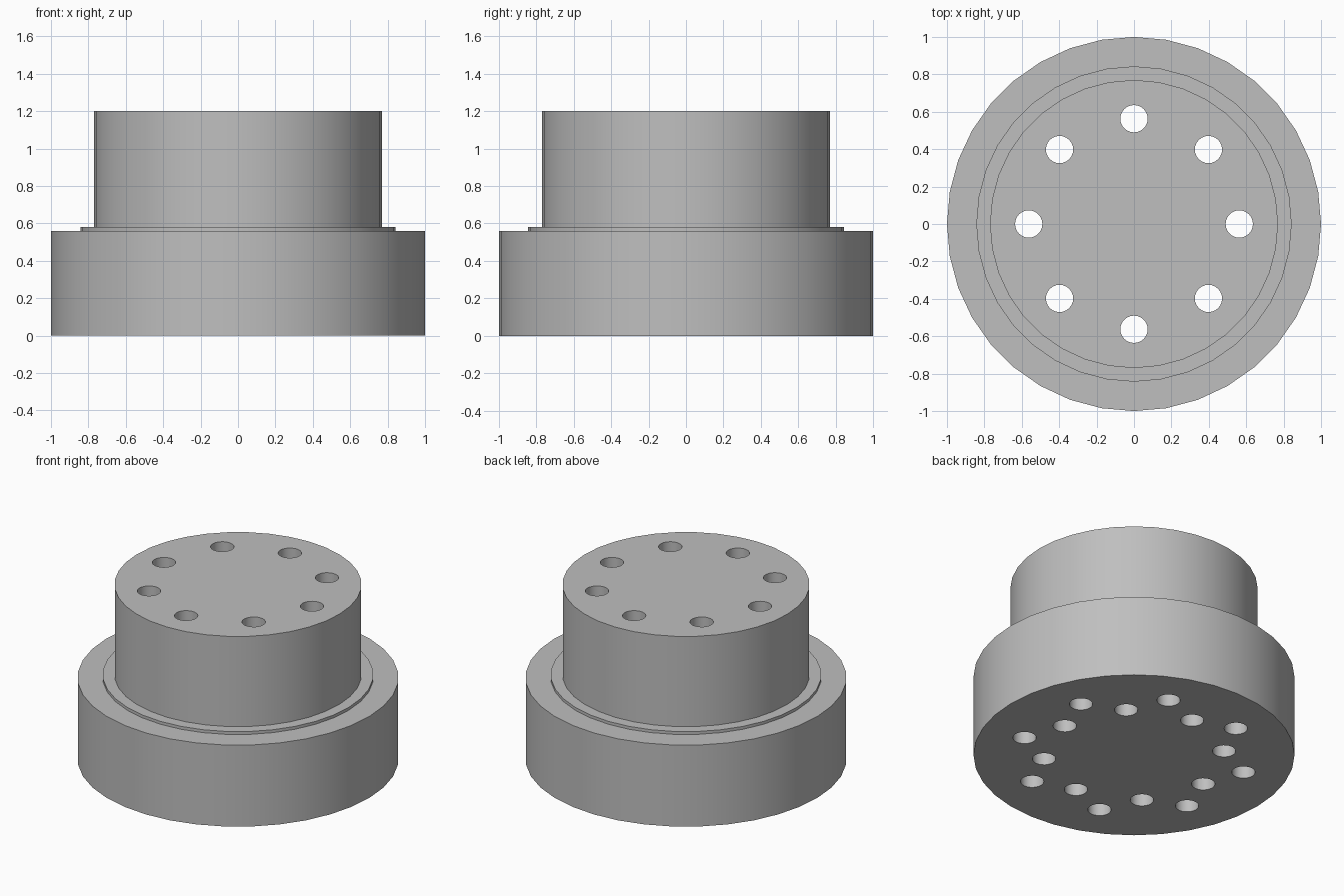
import bpy, bmesh, math
from mathutils import Matrix, Vector

cube = bpy.data.objects.get("Cube")
if cube:
    bpy.data.objects.remove(cube, do_unlink=True)

# Plain grey material
grey = bpy.data.materials.new("Plain grey")
grey.use_nodes = True
colour = (0.52, 0.52, 0.52, 1)
grey.diffuse_color = colour
grey.node_tree.nodes["Principled BSDF"].inputs["Base Color"].default_value = colour


def make_object(name, bm):
    bmesh.ops.recalc_face_normals(bm, faces=bm.faces)
    mesh = bpy.data.meshes.new(name)
    bm.to_mesh(mesh)
    bm.free()
    mesh.materials.append(grey)
    obj = bpy.data.objects.new(name, mesh)
    bpy.context.collection.objects.link(obj)
    return obj


def turned_body(name, profile, sides):
    """Stack rings of (radius, height) and cap both ends."""
    bm = bmesh.new()
    rings = []
    for radius, z in profile:
        rings.append([bm.verts.new((radius * math.cos(math.tau * i / sides),
                                    radius * math.sin(math.tau * i / sides), z))
                      for i in range(sides)])
    for low, high in zip(rings, rings[1:]):
        for i in range(sides):
            j = (i + 1) % sides
            bm.faces.new((low[i], low[j], high[j], high[i]))
    bm.faces.new(rings[0])
    bm.faces.new(rings[-1])
    return make_object(name, bm)


def drill_circle(bm, count, circle, radius, bottom, top, start):
    """Add a circle of upright cylinders."""
    for k in range(count):
        angle = start + math.tau * k / count
        centre = Vector((circle * math.cos(angle), circle * math.sin(angle),
                         (bottom + top) / 2))
        bmesh.ops.create_cone(bm, cap_ends=True, segments=24, radius1=radius,
                              radius2=radius, depth=top - bottom,
                              matrix=Matrix.Translation(centre))


# Flange, thin raised shoulder and hub turned as one solid
body = turned_body("flanged_hub", [(1, 0), (1, 0.56), (0.843, 0.56),
                                   (0.843, 0.58), (0.77, 0.58), (0.77, 1.2)], 36)

# Through holes, and blind holes set between them in the underside
bm = bmesh.new()
drill_circle(bm, 8, 0.563, 0.073, -0.1, 1.3, 0)
drill_circle(bm, 8, 0.715, 0.073, -0.1, 0.45, math.pi / 8)
cutter = make_object("hole_cutter", bm)
cutter.hide_render = True

cut = body.modifiers.new("Holes", "BOOLEAN")
cut.operation = "DIFFERENCE"
cut.solver = "EXACT"
cut.object = cutter

bpy.ops.object.select_all(action="DESELECT")
body.select_set(True)
bpy.context.view_layer.objects.active = body
bpy.ops.object.modifier_apply(modifier=cut.name)
bpy.data.objects.remove(cutter, do_unlink=True)
bpy.ops.object.shade_smooth_by_angle(angle=math.radians(30))
